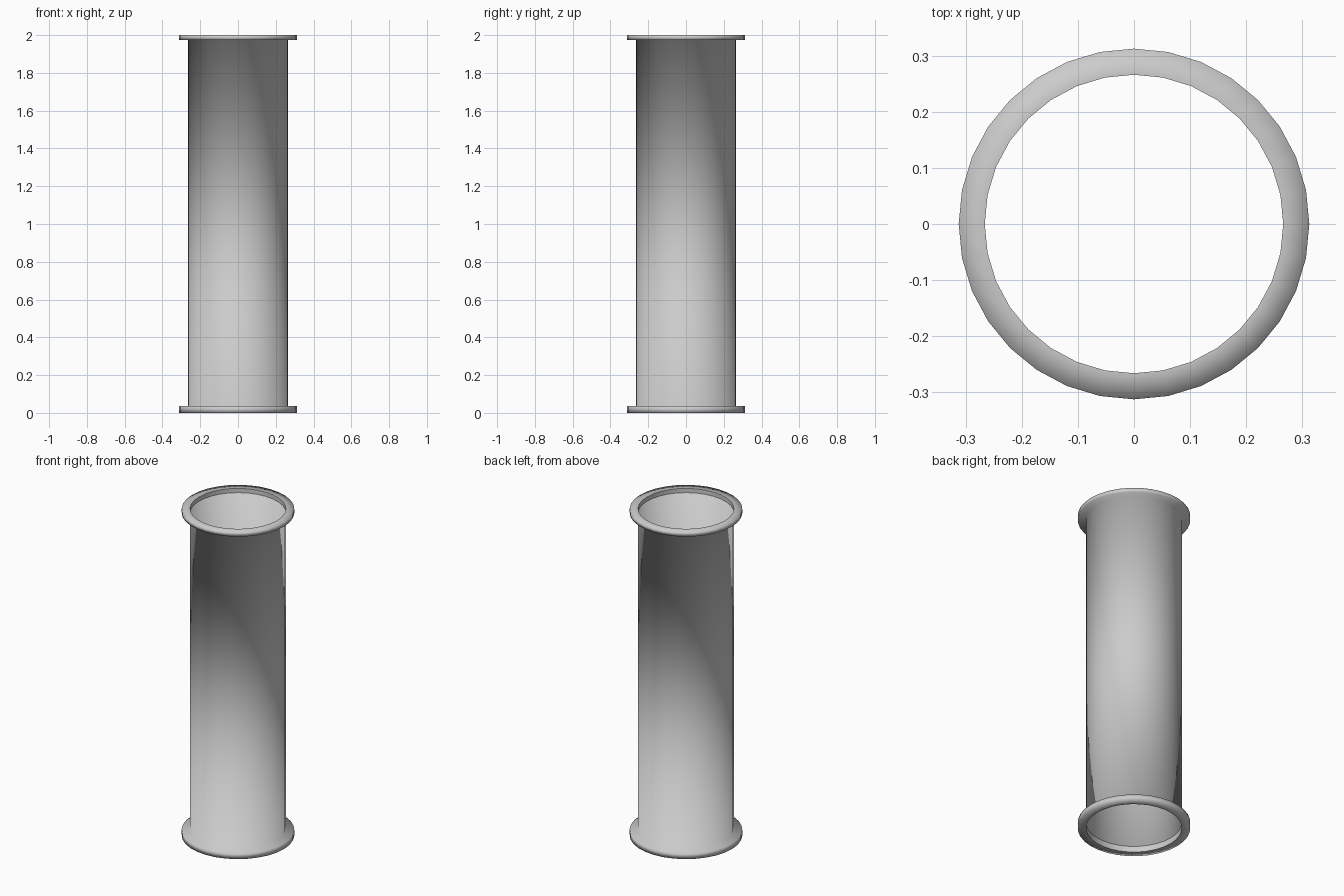
import bpy, bmesh, math

if "Cube" in bpy.data.objects:
    bpy.data.objects.remove(bpy.data.objects["Cube"])

SIDES = 32
R_TUBE, R_RIM = 0.266, 0.3125


def lathe(name, profile):
    """Revolve an (r, z) profile, listed bottom to top, around z."""
    bm = bmesh.new()
    rings = []
    for r, z in profile:
        rings.append([bm.verts.new((r * math.cos(2 * math.pi * i / SIDES),
                                    r * math.sin(2 * math.pi * i / SIDES), z))
                      for i in range(SIDES)])
    for a, b in zip(rings, rings[1:]):
        for i in range(SIDES):
            j = (i + 1) % SIDES
            f = bm.faces.new((a[i], a[j], b[j], b[i]))
            f.smooth = True
    mesh = bpy.data.meshes.new(name)
    bm.to_mesh(mesh)
    bm.free()
    ob = bpy.data.objects.new(name, mesh)
    bpy.context.collection.objects.link(ob)
    return ob


# Thin-walled pipe with a flange turned out at each end
lathe("flanged_pipe", [
    (R_TUBE, 0), (R_RIM, 0), (R_RIM, 0.036), (R_TUBE, 0.036),
    (R_TUBE, 1.974), (R_RIM, 1.974), (R_RIM, 2.0), (R_TUBE, 2.0)])

# Inner walls closing each flange (listed top to bottom so they face inward)
lathe("lower_flange_bore", [(R_TUBE, 0.036), (R_TUBE, 0)])
lathe("upper_flange_bore", [(R_TUBE, 2.0), (R_TUBE, 1.974)])
